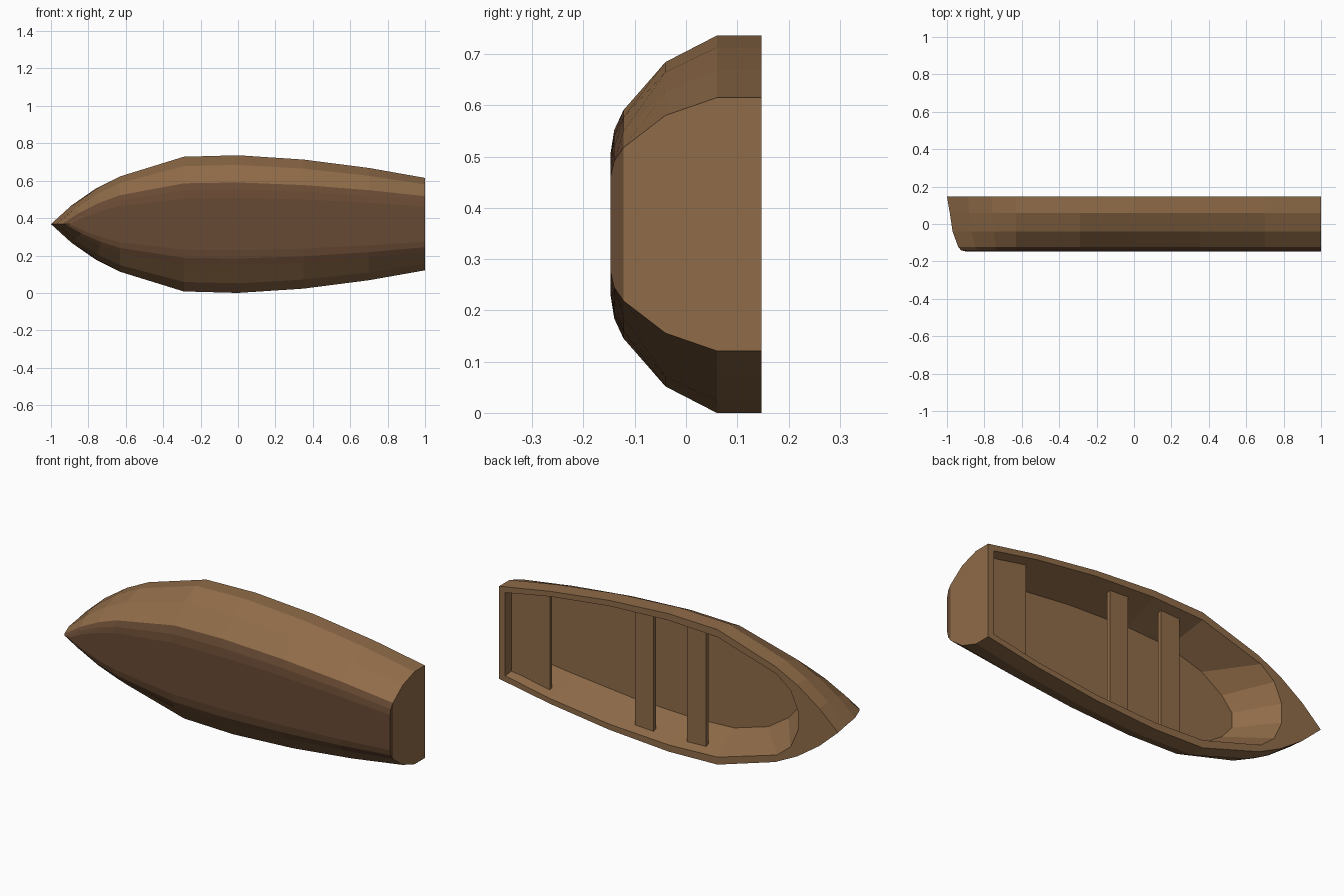
import bpy, bmesh

cube = bpy.data.objects.get("Cube")
if cube:
    bpy.data.objects.remove(cube, do_unlink=True)


def material(name, rgb):
    m = bpy.data.materials.new(name)
    m.use_nodes = True
    m.diffuse_color = (*rgb, 1)
    m.node_tree.nodes["Principled BSDF"].inputs["Base Color"].default_value = (*rgb, 1)
    return m


WOOD = material("brown wood", (0.28, 0.15, 0.066))
DARK = material("dark bottom wood", (0.136, 0.067, 0.033))

MID = 0.368      # height of the keel line: the boat lies on its side
TOP = 0.147      # gunwale level, the boat's "up" is +y
FLOOR = -0.05
PAINT = -0.122   # below this level the hull is dark


def make(name, bm, mats):
    bmesh.ops.remove_doubles(bm, verts=bm.verts, dist=0.0005)
    bmesh.ops.dissolve_degenerate(bm, edges=bm.edges, dist=0.0001)
    bmesh.ops.recalc_face_normals(bm, faces=bm.faces)
    me = bpy.data.meshes.new(name)
    bm.to_mesh(me)
    bm.free()
    for m in mats:
        me.materials.append(m)
    ob = bpy.data.objects.new(name, me)
    bpy.context.collection.objects.link(ob)
    return ob


# (station x, half beam) from bow to stern
outer = [(-1, 0), (-.89, .10), (-.76, .19), (-.63, .255), (-.29, .36),
         (0, .368), (.35, .345), (.7, .30), (1, .247)]
rim = [(-.765, 0), (-.765, .05), (-.72, .15), (-.64, .215), (-.29, .32),
       (0, .332), (.35, .315), (.7, .272), (.964, .222)]
sole = [(-.63, 0), (-.63, .04), (-.57, .11), (-.45, .19), (-.25, .25),
        (0, .262), (.35, .25), (.7, .215), (.95, .185)]
# (level y, share of the half beam, x of the raked stem)
levels = [(TOP, 1, -1), (.06, 1, -.985), (-.04, .86, -.97),
          (PAINT, .605, -.94), (-.14, .5, -.925), (-TOP, .38, -.90)]


def rake(x, stem):
    """Pull the stations near the bow back to the raked stem."""
    return x if x > -.63 else -.63 + (x + .63) * (stem + .63) / -.37


# Hull: closed shell of outside, gunwale, inside walls and floor
bm = bmesh.new()
rows = {}
for side in (1, -1):
    strips = [[(rake(x, stem), y, MID + side * h * share) for x, h in outer]
              for y, share, stem in levels]
    strips.insert(0, [(x, TOP, MID + side * h) for x, h in rim])
    strips.insert(0, [(x, FLOOR, MID + side * h) for x, h in sole])
    rows[side] = [[bm.verts.new(p) for p in s] for s in strips]
    for a, b in zip(rows[side], rows[side][1:]):
        for i in range(len(a) - 1):
            bm.faces.new((a[i], a[i + 1], b[i + 1], b[i]))

# Floor and outer bottom join the two sides
for k in (0, -1):
    a, b = rows[1][k], rows[-1][k]
    for i in range(len(a) - 1):
        bm.faces.new((a[i], a[i + 1], b[i + 1], b[i]))

# Transom, its inner face and the rim above it
for k in range(len(rows[1]) - 1):
    a, b = rows[1], rows[-1]
    bm.faces.new((a[k][-1], a[k + 1][-1], b[k + 1][-1], b[k][-1]))

for f in bm.faces:
    f.material_index = int(f.calc_center_median().y < PAINT)
make("hull", bm, [WOOD, DARK])


# Seats: planks spanning the hull, (x start, x end, half width at each)
def plank(name, x0, x1, h0, h1, top=.101, thick=.02):
    bm = bmesh.new()
    base = [bm.verts.new((x, top - thick, MID + z))
            for x, z in ((x0, -h0), (x1, -h1), (x1, h1), (x0, h0))]
    face = bm.faces.new(base)
    ext = bmesh.ops.extrude_face_region(bm, geom=[face])["geom"]
    bmesh.ops.translate(bm, vec=(0, thick, 0),
                        verts=[v for v in ext if isinstance(v, bmesh.types.BMVert)])
    make(name, bm, [WOOD])


plank("stern_bench", .733, .97, .272, .228)
plank("middle_seat", .12, .23, .327, .322)
plank("front_seat", -.19, -.077, .325, .328)
